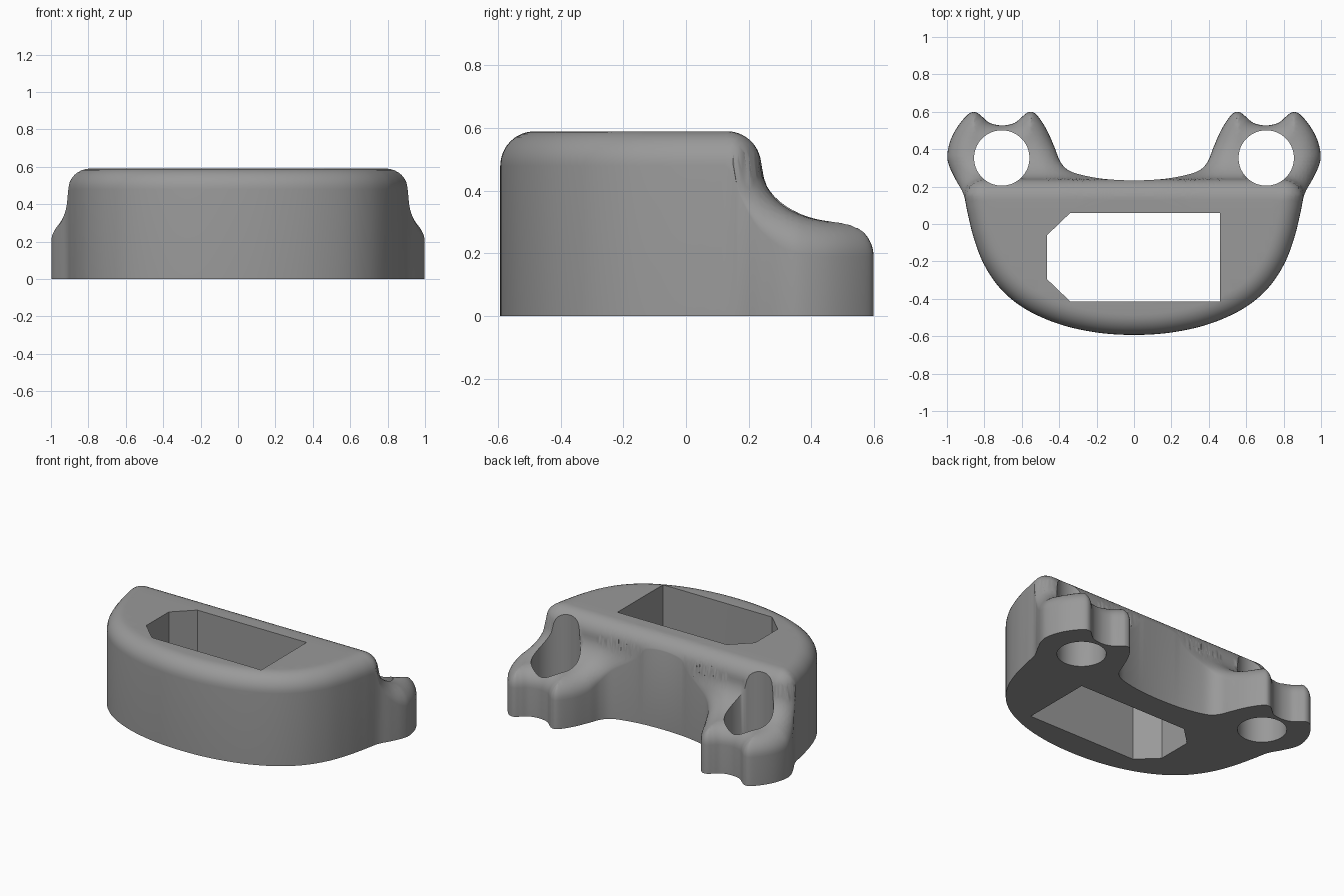
import bpy, bmesh, math
from mathutils import Vector, kdtree
from mathutils.geometry import delaunay_2d_cdt

if "Cube" in bpy.data.objects:
    bpy.data.objects.remove(bpy.data.objects["Cube"])

TOP, LUG, R, BACK, FILLET = 0.59, 0.30, 0.11, 0.24, 0.26
SIDE, STEP = 0.91, 10

# Right half of the plan outline, front centre round to back centre
half = [(0, -.593), (.2, -.58), (.4, -.535), (.58, -.455), (.71, -.35), (.8, -.22),
        (.855, -.08), (.89, .06), (.912, .16), (.955, .24), (.988, .31), (.998, .37),
        (.98, .45), (.94, .525), (.885, .588), (.845, .597), (.81, .572), (.77, .54),
        (.705, .527), (.64, .54), (.6, .572), (.565, .597), (.525, .588), (.47, .51),
        (.425, .41), (.395, .335), (.35, .287), (.27, .26), (.15, .24), (0, .233)]
ctrl = [Vector(p) for p in half] + [Vector((-x, y)) for x, y in half[-2:0:-1]]


def smooth_loop(pts, sub):
    """Closed spline through the control points."""
    out, n = [], len(pts)
    for i in range(n):
        a, b, c, d = (pts[(i + k) % n] for k in (-1, 0, 1, 2))
        for k in range(sub):
            t = k / sub
            out.append(0.5 * (2 * b + (c - a) * t + (2 * a - 5 * b + 4 * c - d) * t * t
                              + (3 * b - a - 3 * c + d) * t ** 3))
    return out


def make_tree(pts):
    tree = kdtree.KDTree(len(pts))
    for i, p in enumerate(pts):
        tree.insert((p[0], p[1], 0), i)
    tree.balance()
    return lambda p: tree.find((p[0], p[1], 0))[2]


def inside(p, poly):
    hit = False
    for i in range(len(poly)):
        a, b = poly[i - 1], poly[i]
        if (a.y > p.y) != (b.y > p.y) and p.x < a.x + (p.y - a.y) / (b.y - a.y) * (b.x - a.x):
            hit = not hit
    return hit


dense = smooth_loop(ctrl, 80)
outline = dense[::STEP]
rim_dist = make_tree(dense)
# Outer wall of the tall part, carried straight back past the lugs
body_wall = [p for p in dense if p.y < .16]
body_wall += [Vector((s * SIDE, .16 + .002 * i)) for s in (-1, 1) for i in range(240)]
wall_dist = make_tree(body_wall)

# Two round holes and the chamfered pocket, all straight through
holes = [[Vector((cx + .148 * math.cos(a), .353 + .148 * math.sin(a)))
          for a in (2 * math.pi * i / 64 for i in range(64))] for cx in (-.707, .707)]
holes.append([Vector(p) for p in ((.46, .06), (-.34, .06), (-.465, -.06),
                                  (-.465, -.295), (-.34, -.415), (.46, -.415))])


def drop(d):
    """Depth of a rounded edge at distance d from the wall."""
    q = max(0, R - max(d, 0))
    return R - math.sqrt(R * R - q * q)


def height(p):
    dw = wall_dist(p)
    if abs(p.x) > SIDE and p.y > .14:
        dw = -dw
    e = R - math.hypot(max(0, R - dw), max(0, R - (BACK - p.y)))
    if e >= 0:
        return TOP - drop(e)
    base = LUG - drop(rim_dist(p))
    u = min(1, -e / FILLET)
    return base + (TOP - R - base) * (1 - math.sqrt(1 - (1 - u) ** 2))


def solid(p):
    return inside(p, outline) and not any(inside(p, h) for h in holes)


def triangulate(extra):
    """Triangles of the plan, holes left open."""
    pts, edges = [], []
    for loop in [outline] + holes:
        n, s = len(loop), len(pts)
        pts += loop
        edges += [(s + i, s + (i + 1) % n) for i in range(n)]
    vs, _, fs, *_ = delaunay_2d_cdt(pts + extra, edges, [], 0, 1e-6)
    return vs, [f for f in fs if solid(sum((vs[i] for i in f), Vector((0, 0))) / 3)]


hole_dist = make_tree([a.lerp(b, k / 40) for h in holes
                       for a, b in zip(h, h[1:] + h[:1]) for k in range(40)])
extra = []
# Sample rings that follow the rounded rim
for i in range(len(outline)):
    t = (outline[(i + 1) % len(outline)] - outline[i - 1]).normalized()
    for k in range(1, 9):
        d = R * (1 - math.cos(k * math.pi / 16))
        p = outline[i] + Vector((-t.y, t.x)) * d
        if rim_dist(p) > d * .93 and hole_dist(p) > .006 and solid(p):
            extra.append(p)
# Sample rows across the step and its concave sweep
rows = [-.5 + .07 * i for i in range(9)]
rows += [BACK - R + R * math.sin(k * math.pi / 18) for k in range(10)]
rows += [BACK + FILLET * (1 - math.cos(k * math.pi / 28)) for k in range(1, 15)]
for y in rows:
    for i in range(-48, 49):
        p = Vector((i * .0205, y))
        if rim_dist(p) > (.012 if y > .1 else R) and hole_dist(p) > .008 and solid(p):
            extra.append(p)

bm = bmesh.new()


def add_faces(vs, faces):
    bv = [bm.verts.new(v) for v in vs]
    for f in faces:
        bm.faces.new([bv[i] for i in f])


# Sculpted top
vs, fs = triangulate(extra)
add_faces([(v.x, v.y, height(v)) for v in vs], fs)
# Flat underside
vs, fs = triangulate([])
add_faces([(v.x, v.y, 0) for v in vs], [f[::-1] for f in fs])
# Upright walls
for loop in [outline] + holes:
    n = len(loop)
    add_faces([(p.x, p.y, 0) for p in loop] + [(p.x, p.y, height(p)) for p in loop],
              [(i, (i + 1) % n, n + (i + 1) % n, n + i) for i in range(n)])
bmesh.ops.remove_doubles(bm, verts=bm.verts, dist=1e-4)
bmesh.ops.recalc_face_normals(bm, faces=bm.faces)

mesh = bpy.data.meshes.new("bracket_body")
bm.to_mesh(mesh)
bm.free()
body = bpy.data.objects.new("bracket_body", mesh)
bpy.context.collection.objects.link(body)
grey = bpy.data.materials.new("plain_grey")
grey.diffuse_color = (.32, .32, .32, 1)
grey.use_nodes = True
grey.node_tree.nodes["Principled BSDF"].inputs["Base Color"].default_value = grey.diffuse_color
mesh.materials.append(grey)
bpy.context.view_layer.objects.active = body
body.select_set(True)
bpy.ops.object.shade_smooth_by_angle(angle=math.radians(38))
